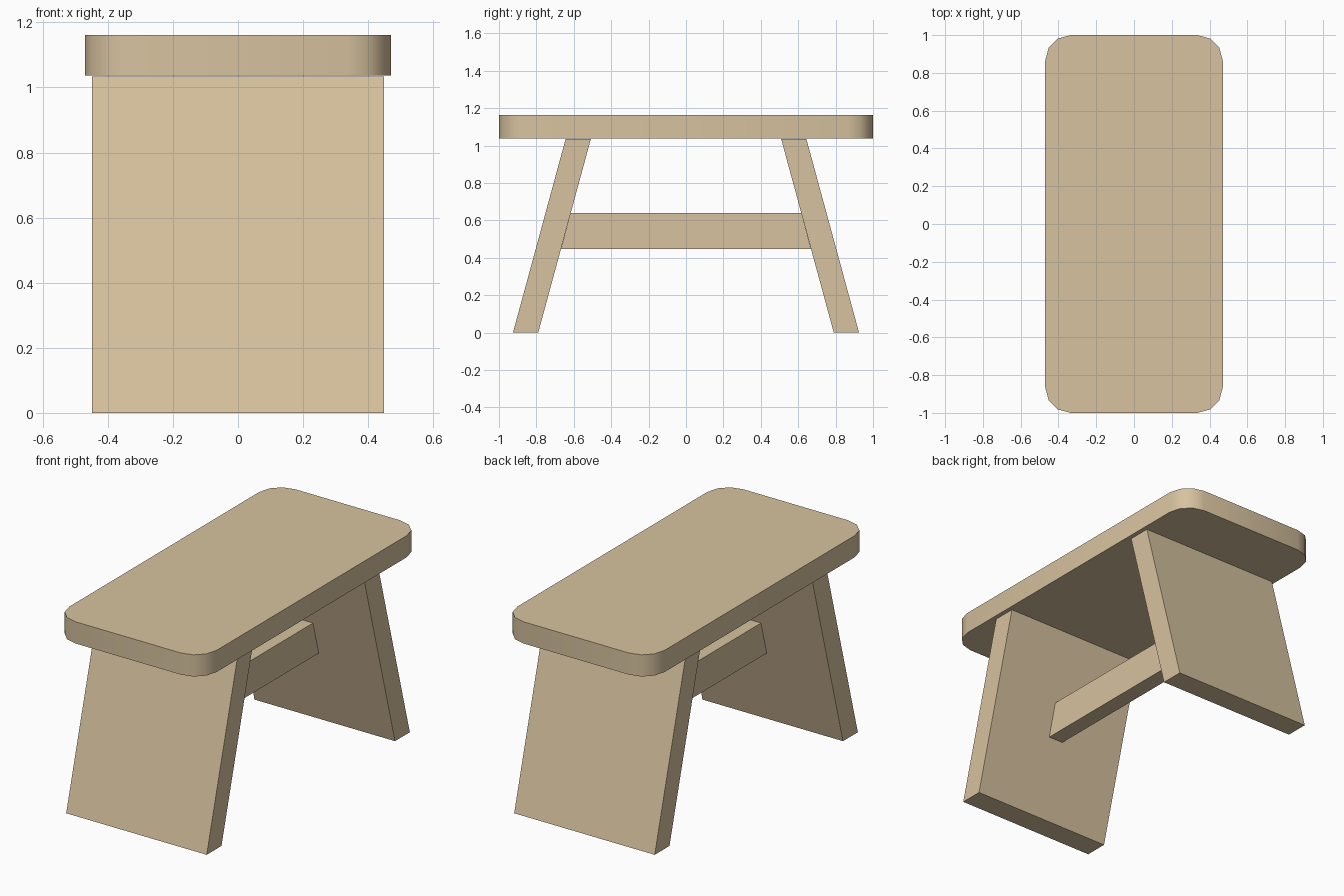
import bpy, bmesh, math

cube = bpy.data.objects.get("Cube")
if cube:
    bpy.data.objects.remove(cube, do_unlink=True)

wood = bpy.data.materials.new("light_wood")
wood.use_nodes = True
COLOR = (0.68, 0.54, 0.345, 1)
wood.diffuse_color = COLOR
bsdf = wood.node_tree.nodes["Principled BSDF"]
bsdf.inputs["Base Color"].default_value = COLOR
bsdf.inputs["Roughness"].default_value = 0.7


def extrude_outline(name, points, offset):
    """Make a solid by sweeping a closed 3D outline along an offset."""
    bm = bmesh.new()
    face = bm.faces.new([bm.verts.new(p) for p in points])
    swept = bmesh.ops.extrude_face_region(bm, geom=[face])["geom"]
    verts = [v for v in swept if isinstance(v, bmesh.types.BMVert)]
    bmesh.ops.translate(bm, verts=verts, vec=offset)
    bmesh.ops.recalc_face_normals(bm, faces=bm.faces)
    mesh = bpy.data.meshes.new(name)
    bm.to_mesh(mesh)
    bm.free()
    mesh.materials.append(wood)
    obj = bpy.data.objects.new(name, mesh)
    bpy.context.collection.objects.link(obj)
    return obj


def side_board(name, profile, width):
    """Board with a (y, z) profile, centred across x."""
    return extrude_outline(name, [(-width / 2, y, z) for y, z in profile], (width, 0, 0))


# Seat: rounded rectangle slab with three segments per corner
half_x, half_y, radius, steps = 0.47, 1.0, 0.135, 3
outline = []
for i, (sx, sy) in enumerate([(1, 1), (-1, 1), (-1, -1), (1, -1)]):
    for k in range(steps + 1):
        a = math.pi / 2 * (i + k / steps)
        outline.append((sx * (half_x - radius) + radius * math.cos(a),
                        sy * (half_y - radius) + radius * math.sin(a), 1.037))
seat = extrude_outline("seat", outline, (0, 0, 0.125))
bpy.ops.object.select_all(action='DESELECT')
seat.select_set(True)
bpy.context.view_layer.objects.active = seat
bpy.ops.object.shade_smooth_by_angle(angle=math.radians(40))

# Splayed board legs
for name, s in (("front_leg", -1), ("back_leg", 1)):
    side_board(name, [(s * 0.925, 0), (s * 0.79, 0),
                      (s * 0.509, 1.034), (s * 0.644, 1.034)], 0.896)

# Stretcher between the legs, ends cut to the splay
side_board("stretcher", [(-0.668, 0.446), (0.668, 0.446),
                         (0.616, 0.64), (-0.616, 0.64)], 0.094)
